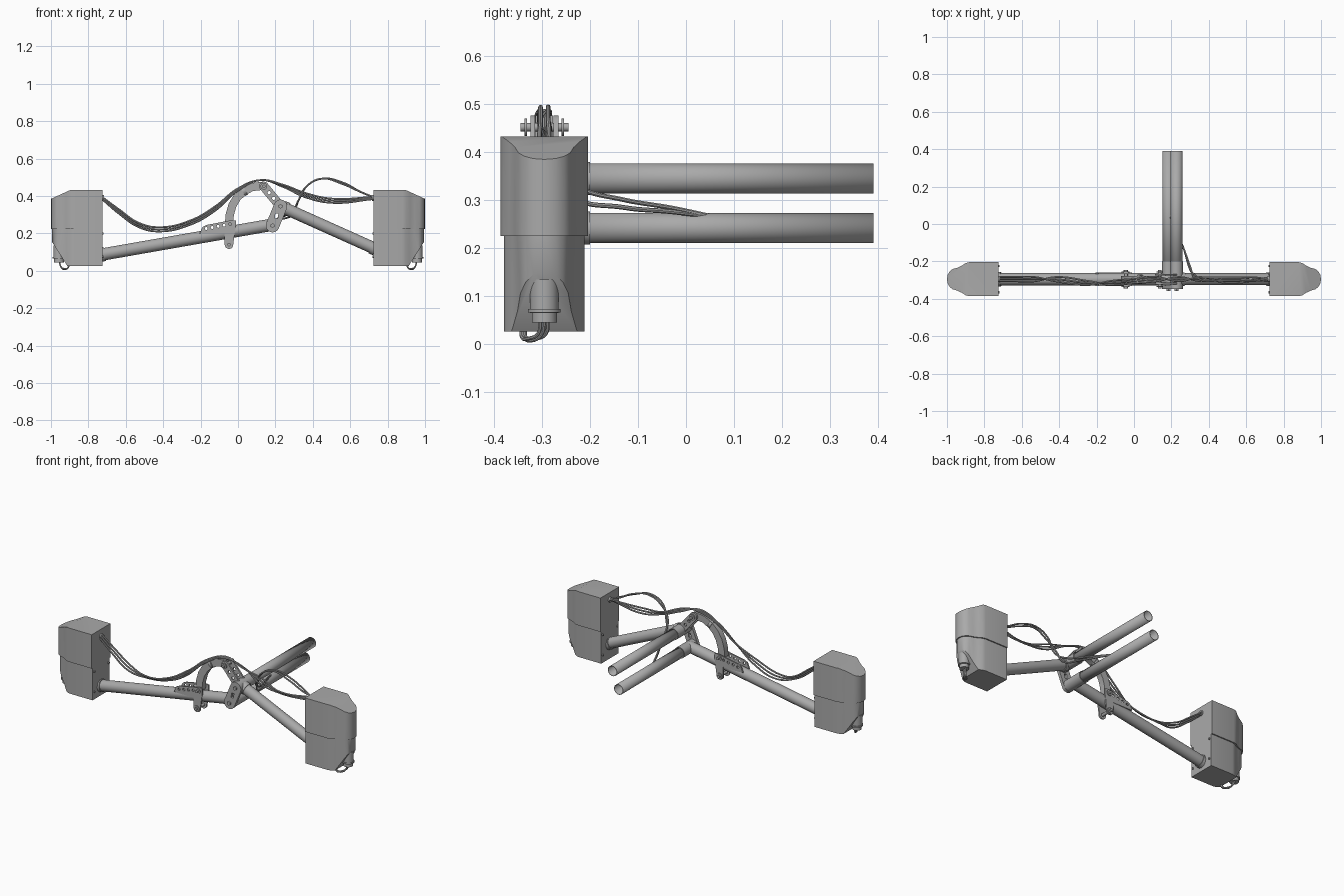
import bpy
import bmesh
from math import sin, cos, pi, atan2
from mathutils import Vector

cube = bpy.data.objects.get("Cube")
if cube:
    bpy.data.objects.remove(cube, do_unlink=True)

grey = bpy.data.materials.new("mid grey")
grey.use_nodes = True
COLOUR = (0.4, 0.4, 0.4, 1)
grey.diffuse_color = COLOUR
grey.node_tree.nodes["Principled BSDF"].inputs["Base Color"].default_value = COLOUR

Y0 = -0.295   # depth of the arm centre line


def add(name, data, smooth=True):
    ob = bpy.data.objects.new(name, data)
    bpy.context.collection.objects.link(ob)
    data.materials.append(grey)
    if smooth and ob.type == 'MESH':
        bpy.ops.object.select_all(action='DESELECT')
        ob.select_set(True)
        bpy.context.view_layer.objects.active = ob
        bpy.ops.object.shade_smooth_by_angle(angle=0.6)
    return ob


def from_bmesh(name, bm):
    bmesh.ops.recalc_face_normals(bm, faces=bm.faces)
    me = bpy.data.meshes.new(name)
    bm.to_mesh(me)
    bm.free()
    return add(name, me)


def rod(name, a, b, r, sides=32, r2=None, hollow=False):
    """Round bar from a to b."""
    a, b = Vector(a), Vector(b)
    bm = bmesh.new()
    bmesh.ops.create_cone(bm, cap_ends=not hollow, segments=sides, radius1=r,
                          radius2=r if r2 is None else r2, depth=(b - a).length)
    turn = (b - a).to_track_quat('Z', 'Y').to_matrix().to_4x4()
    turn.translation = (a + b) / 2
    bmesh.ops.transform(bm, matrix=turn, verts=bm.verts)
    ob = from_bmesh(name, bm)
    if hollow:
        wall = ob.modifiers.new("wall", 'SOLIDIFY')
        wall.thickness = 0.004
        wall.offset = -1
    return ob


def curve_mesh(name, curve):
    """Turn a curve into a mesh object."""
    tmp = bpy.data.objects.new(name + "_path", curve)
    bpy.context.collection.objects.link(tmp)
    deps = bpy.context.evaluated_depsgraph_get()
    me = bpy.data.meshes.new_from_object(tmp.evaluated_get(deps))
    bpy.data.objects.remove(tmp, do_unlink=True)
    me.materials.clear()
    return add(name, me)


def cable(name, pts, r=0.005):
    cu = bpy.data.curves.new(name, 'CURVE')
    cu.dimensions = '3D'
    cu.bevel_depth = r
    cu.bevel_resolution = 2
    cu.resolution_u = 10
    cu.use_fill_caps = True
    sp = cu.splines.new('BEZIER')
    sp.bezier_points.add(len(pts) - 1)
    for bp, p in zip(sp.bezier_points, pts):
        bp.co = p
        bp.handle_left_type = bp.handle_right_type = 'AUTO'
    return curve_mesh(name, cu)


def circle(c, r, n=20):
    return [(c[0] + r * cos(2 * pi * i / n), c[1] + r * sin(2 * pi * i / n)) for i in range(n)]


def stadium(a, b, r, n=12):
    t = atan2(b[1] - a[1], b[0] - a[0])
    return [(c[0] + r * cos(t + s + pi * i / n), c[1] + r * sin(t + s + pi * i / n))
            for c, s in ((b, -pi / 2), (a, pi / 2)) for i in range(n + 1)]


def plate(name, outline, holes, y, thick):
    """Flat upright plate with holes, outline in x and z."""
    cu = bpy.data.curves.new(name, 'CURVE')
    cu.dimensions = '2D'
    cu.fill_mode = 'BOTH'
    cu.extrude = thick / 2
    for ring in [outline] + holes:
        sp = cu.splines.new('POLY')
        sp.points.add(len(ring) - 1)
        for p, (x, z) in zip(sp.points, ring):
            p.co = (x, z, 0, 1)
        sp.use_cyclic_u = True
    ob = curve_mesh(name, cu)
    ob.rotation_euler = (pi / 2, 0, 0)
    ob.location.y = y
    return ob


# Half plan of the end housings: square back, necked round nose
PLAN = [(0.725, 0.091), (0.88, 0.091), (0.9, 0.086), (0.92, 0.073), (0.945, 0.061),
        (0.97, 0.054), (0.985, 0.042), (0.996, 0.024), (1.0, 0)]


def shell(name, side, z0, z1, sx, sy, cut, normal):
    """Housing section, trimmed by a sloping plane across the nose."""
    ring = PLAN + [(x, -y) for x, y in reversed(PLAN[:-1])]
    bm = bmesh.new()
    base = bm.faces.new([bm.verts.new((0.725 + (x - 0.725) * sx, Y0 + y * sy, z0)) for x, y in ring])
    top = bmesh.ops.extrude_face_region(bm, geom=[base])["geom"]
    bmesh.ops.translate(bm, vec=(0, 0, z1 - z0), verts=[g for g in top if isinstance(g, bmesh.types.BMVert)])
    bmesh.ops.bisect_plane(bm, geom=bm.verts[:] + bm.edges[:] + bm.faces[:], dist=1e-5,
                           plane_co=cut, plane_no=normal, clear_outer=True)
    bmesh.ops.holes_fill(bm, edges=[e for e in bm.edges if e.is_boundary])
    for v in bm.verts:
        v.co.x *= side
    return from_bmesh(name, bm)


# End housings with a motor plug under each nose
for side, word in ((1, "left"), (-1, "right")):
    shell(word + "_housing_upper", side, 0.225, 0.433, 1, 1, (0.895, 0, 0.433), (0.048, 0, 0.105))
    shell(word + "_housing_lower", side, 0.027, 0.226, 0.975, 0.92, (0.985, 0, 0.14), (0.11, 0, -0.07))
    X = 0.957 * side
    rod(word + "_plug_body", (X, Y0, 0.065), (X, Y0, 0.135), 0.03)
    rod(word + "_plug_collar", (X, Y0, 0.066), (X, Y0, 0.074), 0.034)
    rod(word + "_plug_end", (X, Y0, 0.045), (X, Y0, 0.067), 0.026)
    for k in (-1, 0, 1):
        d = 0.008 * k
        cable(word + "_plug_cable", [(X, Y0 + d, 0.055), (X - 0.01 * side, Y0 - 0.005 + d, 0.022),
                                     (X - 0.025 * side, Y0 - 0.025 + d, 0.008 + abs(d) / 2),
                                     (X - 0.045 * side, Y0 - 0.042 + d / 2, 0.014),
                                     (X - 0.056 * side, Y0 - 0.044 + d / 2, 0.035)], 0.004)
    for dy in (-0.07, 0.07):
        for z in (0.075, 0.2):
            rod(word + "_housing_screw", (0.718 * side, Y0 + dy, z), (0.73 * side, Y0 + dy, z), 0.006, 10)
    rod(word + "_cable_entry", (0.717 * side, Y0, 0.39), (0.73 * side, Y0, 0.39), 0.016, 16)

# Tubes
LOW, HIGH = (0.185, 0.242), (0.227, 0.345)
rod("right_arm_tube", (-0.74, Y0, 0.085), (LOW[0], Y0, 0.247), 0.033)
rod("right_arm_collar", (-0.735, Y0, 0.086), (-0.712, Y0, 0.09), 0.038)
rod("left_arm_tube", (HIGH[0], Y0, HIGH[1]), (0.74, Y0, 0.115), 0.032)
rod("left_arm_collar", (0.24, Y0, 0.339), (0.265, Y0, 0.328), 0.037)
rod("left_arm_end_collar", (0.712, Y0, 0.128), (0.735, Y0, 0.118), 0.037)
for name, (x, z) in (("lower", LOW), ("upper", HIGH)):
    rod(name + "_rear_tube", (x, Y0 - 0.03, z), (x, 0.39, z), 0.0315, hollow=True)
    rod(name + "_rear_collar", (x, Y0 - 0.035, z), (x, -0.2, z), 0.0345)

# Front clamp plate joining both rear tubes
mid = ((LOW[0] + HIGH[0]) / 2, (LOW[1] + HIGH[1]) / 2)
window = [(mid[0] + a, mid[1] + b) for a, b in ((-.01, -.014), (.006, -.014), (.01, .014), (-.006, .014))]
plate("clamp_plate", stadium(LOW, HIGH, 0.036), [window], Y0 - 0.044, 0.018)
for c in (LOW, HIGH):
    rod("clamp_bolt", (c[0], Y0 - 0.062, c[1]), (c[0], Y0 - 0.03, c[1]), 0.012, 6)

# Paired bracket: rail on the tube, curved arm, perforated link
RAIL = [(-0.205, 0.2), (-0.19, 0.235), (-0.17, 0.245), (-0.03, 0.272), (-0.012, 0.268), (-0.012, 0.24), (-0.026, 0.14)]
lobe = [(-0.048 + 0.023 * cos(-i * pi / 8), 0.14 + 0.023 * sin(-i * pi / 8)) for i in range(9)]
rail_holes = [circle((-0.17 + 0.032 * i, 0.226 + 0.006 * i), 0.008, 12) for i in range(5)]
ARC = [(-0.048, 0.25), (-0.044, 0.3), (-0.03, 0.35), (-0.005, 0.392), (0.03, 0.425), (0.075, 0.448), (0.135, 0.455)]
inner, outer = [], []
for i, p in enumerate(ARC):
    t = Vector(ARC[min(i + 1, len(ARC) - 1)]) - Vector(ARC[max(i - 1, 0)])
    n = Vector((-t.y, t.x)).normalized() * 0.022
    outer.append((p[0] + n.x, p[1] + n.y))
    inner.append((p[0] - n.x, p[1] - n.y))
TIP = (0.138, 0.452)
link_holes = [circle((TIP[0] + (HIGH[0] - TIP[0]) * f, TIP[1] + (HIGH[1] - TIP[1]) * f), 0.009, 14)
              for f in (0.03, 0.32, 0.6)]
plate("curved_arm", outer + inner[::-1], [], Y0, 0.036)
for s, word in ((-1, "front"), (1, "rear")):
    plate(word + "_rail_plate", RAIL + lobe + [(-0.071, 0.2)],
          rail_holes + [circle((-0.048, 0.14), 0.01)], Y0 + s * 0.031, 0.009)
    plate(word + "_link_plate", stadium(TIP, HIGH, 0.025), link_holes, Y0 + s * 0.024, 0.01)

# Bolts through the bracket
for x, z in ((0.138, 0.452), (-0.048, 0.14), (-0.042, 0.25)):
    rod("bracket_bolt", (x, Y0 - 0.05, z), (x, Y0 + 0.05, z), 0.009, 12)
    for s in (-1, 1):
        rod("bracket_washer", (x, Y0 + s * 0.036, z), (x, Y0 + s * 0.041, z), 0.018, 20)
rod("curved_arm_band", (0.025, Y0, 0.422), (0.04, Y0, 0.431), 0.026, 16)

# Loose cables, three strands per run
for k in (-1, 0, 1):
    d = 0.011 * k
    cable("right_cable", [(-0.73, Y0 + d, 0.392 + d / 2), (-0.64, Y0 + d, 0.32 + d), (-0.53, Y0 + d, 0.245 + d),
                          (-0.42, Y0 - d, 0.222 + d), (-0.25, Y0 - 0.02 - d, 0.26 + d),
                          (-0.12, Y0 - 0.02 + d, 0.335 + d), (0, Y0 - 0.01 + d, 0.435 + d / 2),
                          (0.12, Y0 + d, 0.485), (0.24, Y0 - d, 0.455 + d / 2), (0.36, Y0 + d, 0.405 + d),
                          (0.5, Y0 - 0.01 - d, 0.375 + d), (0.73, Y0 + d, 0.39 + d / 2)])
for d in (-0.008, 0.008):
    cable("rear_cable", [(0.73, Y0 - d, 0.392), (0.66, Y0 + d, 0.42), (0.56, Y0 + d, 0.468 + d / 2),
                         (0.45, Y0 + d, 0.493), (0.37, Y0 + d, 0.455), (0.325, Y0 + 0.015 - d, 0.38),
                         (0.3, -0.235 + d, 0.32 + d), (0.265, -0.13, 0.293 + d),
                         (0.22, -0.03, 0.28 + d / 2), (0.19, 0.055, 0.266)])
